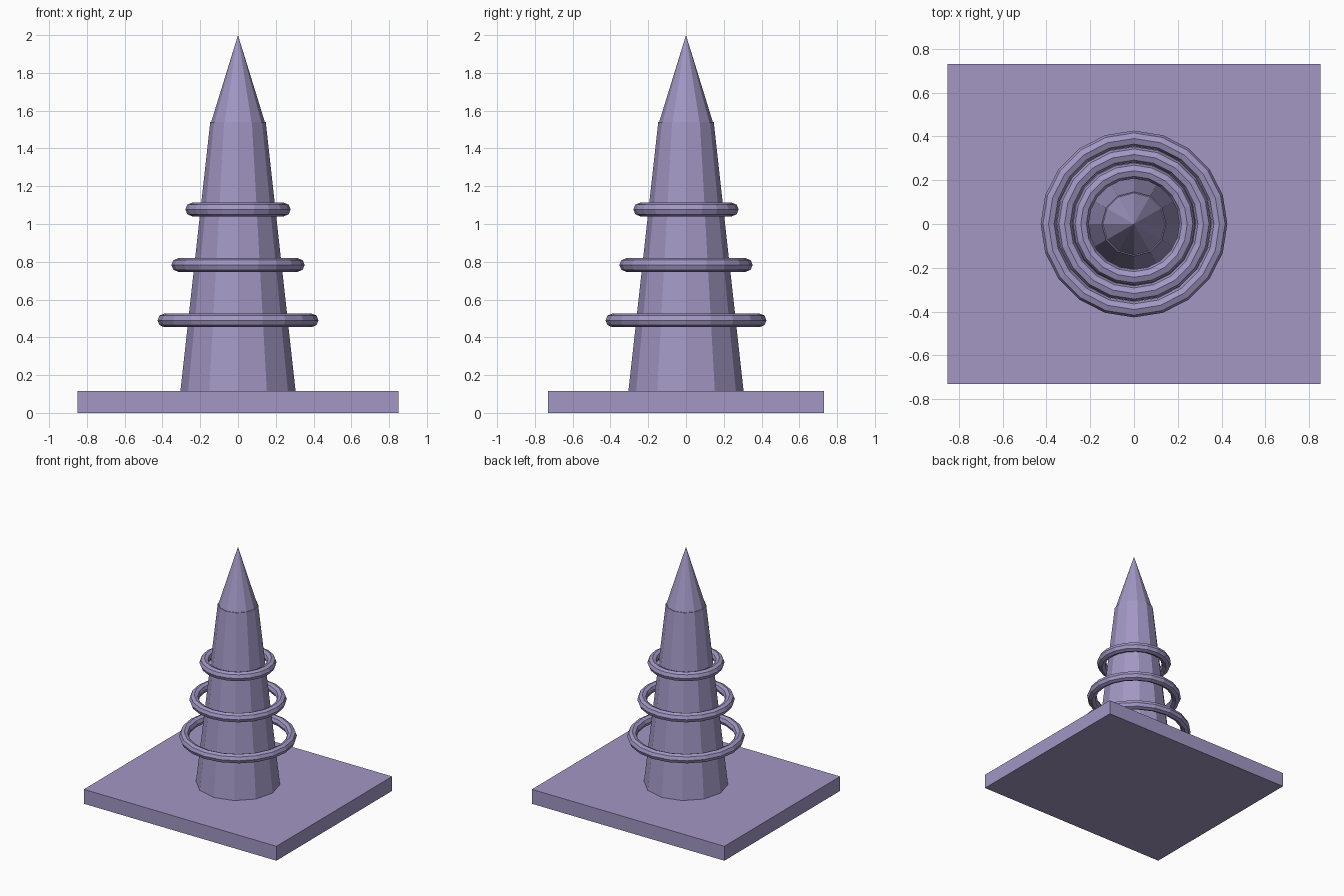
import bpy

if "Cube" in bpy.data.objects:
    bpy.data.objects.remove(bpy.data.objects["Cube"])

# Single flat colour
purple = bpy.data.materials.new("muted_purple")
purple.diffuse_color = (0.36, 0.31, 0.55, 1)
purple.use_nodes = True
purple.node_tree.nodes["Principled BSDF"].inputs["Base Color"].default_value = purple.diffuse_color


def finish(name):
    obj = bpy.context.object
    obj.name = name
    obj.data.materials.append(purple)
    return obj


def tapered(name, r_bottom, r_top, z0, z1, sides=12):
    bpy.ops.mesh.primitive_cone_add(vertices=sides, radius1=r_bottom, radius2=r_top,
                                    depth=z1 - z0, location=(0, 0, (z0 + z1) / 2))
    return finish(name)


# Rectangular base slab
bpy.ops.mesh.primitive_cube_add(size=1, location=(0, 0, 0.0575))
slab = finish("base_slab")
slab.scale = (1.70, 1.46, 0.115)

# Tapered spire and its pointed cap
tapered("spire_body", 0.305, 0.147, 0.115, 1.54)
tapered("spire_tip", 0.142, 0.0, 1.54, 2.0)

# Floating rings, shrinking upward
for i, (radius, z) in enumerate([(0.39, 0.49), (0.317, 0.783), (0.243, 1.077)]):
    bpy.ops.mesh.primitive_torus_add(major_radius=radius, minor_radius=0.036,
                                     major_segments=20, minor_segments=8,
                                     location=(0, 0, z))
    finish(f"ring_{i + 1}")
